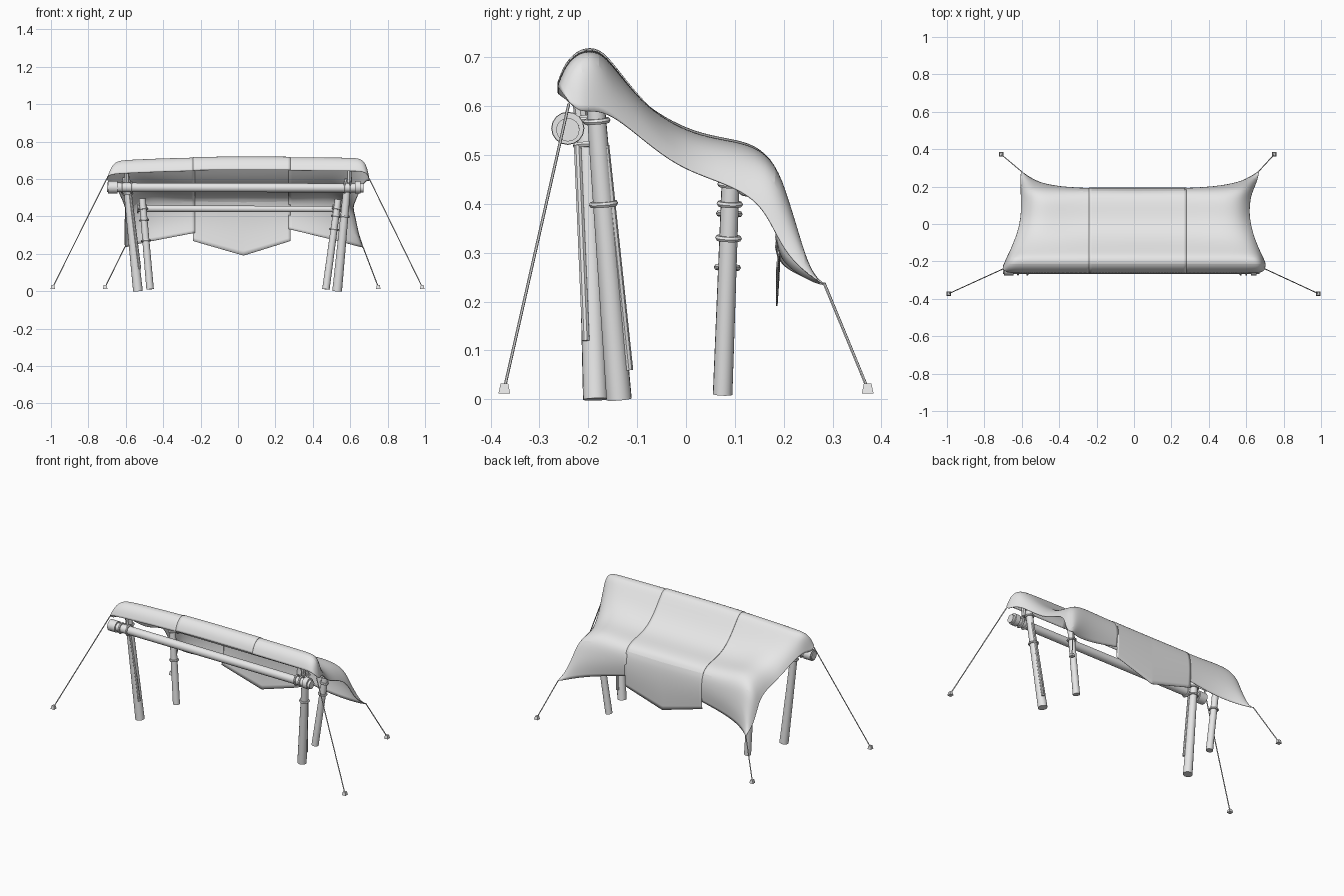
import bpy, bmesh, math
from mathutils import Vector

if "Cube" in bpy.data.objects:
    bpy.data.objects.remove(bpy.data.objects["Cube"])

grey = bpy.data.materials.new("light_grey")
grey.diffuse_color = (0.8, 0.8, 0.8, 1)
grey.use_nodes = True
grey.node_tree.nodes["Principled BSDF"].inputs["Base Color"].default_value = grey.diffuse_color


def finish(name, bm, smooth=True):
    bmesh.ops.recalc_face_normals(bm, faces=bm.faces)
    me = bpy.data.meshes.new(name)
    bm.to_mesh(me)
    bm.free()
    me.materials.append(grey)
    ob = bpy.data.objects.new(name, me)
    bpy.context.collection.objects.link(ob)
    if smooth:
        bpy.ops.object.select_all(action='DESELECT')
        ob.select_set(True)
        bpy.context.view_layer.objects.active = ob
        bpy.ops.object.shade_smooth_by_angle(angle=math.radians(40))
    return ob


def pole(name, a, b, r1, r2, sides=16):
    """Tapered round pole from a to b."""
    a, b = Vector(a), Vector(b)
    bm = bmesh.new()
    bmesh.ops.create_cone(bm, cap_ends=True, segments=sides, radius1=r1, radius2=r2,
                          depth=(b - a).length)
    rot = (b - a).to_track_quat('Z', 'Y').to_matrix()
    bmesh.ops.rotate(bm, verts=bm.verts, matrix=rot)
    bmesh.ops.translate(bm, verts=bm.verts, vec=(a + b) / 2)
    return finish(name, bm)


def lashing(name, centre, axis, radius, thick=0.006):
    """Rope ring around a pole."""
    rot = Vector(axis).to_track_quat('Z', 'Y')
    bm = bmesh.new()
    rings = []
    for i in range(16):
        t = 2 * math.pi * i / 16
        ring = []
        for j in range(6):
            p = 2 * math.pi * j / 6
            r = radius + thick * math.cos(p)
            v = Vector((r * math.cos(t), r * math.sin(t), thick * math.sin(p)))
            ring.append(bm.verts.new(rot @ v + Vector(centre)))
        rings.append(ring)
    for i in range(16):
        A, B = rings[i], rings[(i + 1) % 16]
        for j in range(6):
            k = (j + 1) % 6
            bm.faces.new((A[j], B[j], B[k], A[k]))
    return finish(name, bm)


# Canopy: (y, z) section along the middle and along the drooping side edges
middle = [(-.262, .645), (-.247, .687), (-.215, .716), (-.178, .716), (-.148, .682), (-.09, .606),
          (-.03, .556), (.03, .532), (.09, .522), (.14, .511), (.177, .485), (.19, .42),
          (.19, .36), (.183, .30)]
edge = [(-.24, .61), (-.23, .60), (-.215, .588), (-.18, .592), (-.14, .575), (-.08, .525),
        (-.02, .48), (.04, .455), (.09, .437), (.14, .41), (.17, .37), (.20, .305),
        (.24, .262), (.285, .235)]
# Back corners flare outward along a ridge
ridge_y = {10: .193, 11: .228, 12: .262, 13: .284}
left_w = [.70, .70, .695, .68, .66, .635, .615, .605, .602, .603, .605, .605, .605, .605]
right_w = [.70, .70, .705, .69, .67, .645, .627, .617, .617, .623, .632, .645, .66, .67]
SEAM_L, SEAM_R, TIP = -.24, .28, .03
hang = {11: .33, 12: .66, 13: 1.0}


def hem(x, part):
    """Height of the back hem."""
    if part == "centre":
        t = (x - TIP) / ((SEAM_L if x < TIP else SEAM_R) - TIP)
        return .19 + .078 * t
    if part == "left":
        return .31 - .07 * (SEAM_L - x) / .365
    return .33 - .095 * (x - SEAM_R) / .39


def canopy_panel(part, params):
    bm = bmesh.new()
    rows = []
    for i, ((ym, zm), (ye, ze)) in enumerate(zip(middle, edge)):
        row = []
        yr = ridge_y.get(i, ym)
        power = 45 if i < 4 else 24 if i < 6 else 14 if i < 10 else 22
        for s in params:
            lap = .01          # outer panels tuck under the centre one
            if part == "centre":
                x, w = SEAM_L + (SEAM_R - SEAM_L) * s, 0
            elif part == "left":
                x = SEAM_L + lap + (-left_w[i] - SEAM_L - lap) * s
                w = abs(x / left_w[i])
            else:
                x = SEAM_R - lap + (right_w[i] - SEAM_R + lap) * s
                w = abs(x / right_w[i])
            wz = w ** power
            z = zm - ((.018 if x < 0 else .004) * (x / .65) ** 2 if i < 5 else 0)
            if 6 <= i <= 9:    # cloth is pushed up over the back posts
                z += (.016 if x < 0 else .010) * math.exp(-((abs(x) - .52) / .14) ** 2)
            if i in hang:
                z = .485 + (hem(x, part) - .485) * hang[i]
            y = ym + (yr - ym) * w ** (5 if i == 13 else 4) + (ye - yr) * wz
            z += (ze - z) * wz
            if part == "centre":
                y += .003 * (i > 9)
                z += .003 * (i <= 10)
            row.append(bm.verts.new((x, y, z)))
        rows.append(row)
    for A, B in zip(rows, rows[1:]):
        for j in range(len(A) - 1):
            bm.faces.new((A[j], A[j + 1], B[j + 1], B[j]))
    ob = finish("canopy_" + part, bm)
    sub = ob.modifiers.new("soften", 'SUBSURF')
    sub.levels = sub.render_levels = 2
    sub.boundary_smooth = 'PRESERVE_CORNERS'
    sol = ob.modifiers.new("cloth", 'SOLIDIFY')
    sol.thickness = .003
    sol.offset = 0


outer = [0, .2, .4, .55, .66, .75, .82, .87, .91, .94, .96, .98, 1]
tip_s = (TIP - SEAM_L) / (SEAM_R - SEAM_L)
canopy_panel("centre", [0, .13, .26, .4, tip_s - .02, tip_s, tip_s + .02, .65, .77, .88, 1])
canopy_panel("left", outer)
canopy_panel("right", outer)

# Posts with lashings: name, foot, head, foot radius, head radius, lashing heights
posts = [
    ("front_post_left", (-.535, -.185, 0), (-.598, -.205, .61), .026, .020, (.52, .57)),
    ("front_post_right", (.53, -.137, 0), (.588, -.185, .60), .026, .019, (.40, .57)),
    ("back_post_left", (-.47, .075, .01), (-.512, .093, .495), .020, .018, (.27, .38, .44)),
    ("back_post_right", (.47, .075, .01), (.535, .093, .49), .020, .018, (.33, .40, .44)),
]
for name, a, b, r1, r2, heights in posts:
    pole(name, a, b, r1, r2)
    A, B = Vector(a), Vector(b)
    for h in heights:
        t = (h - A.z) / (B.z - A.z)
        lashing(name + "_lashing", A.lerp(B, t), B - A, r1 + (r2 - r1) * t + .003)

# Split slats tied along the front posts
pole("slat_left", (-.525, -.205, .12), (-.575, -.222, .52), .008, .008, 8)
pole("slat_right", (.545, -.116, .06), (.585, -.165, .52), .008, .008, 8)

# Cross beams with wrapped ends
pole("front_beam", (-.70, -.242, .555), (.67, -.242, .552), .025, .024)
for x0, x1 in ((-.695, -.645), (.625, .655)):
    pole("front_beam_wrap", (x0, -.242, .555), (x1, -.242, .555), .033, .033)
for x in (-.62, -.57, .57, .60):
    lashing("front_beam_lashing", (x, -.242, .555), (1, 0, 0), .028)
pole("back_beam", (-.54, .125, .442), (.56, .125, .438), .018, .016)
for x in (-.535, -.49, .51, .555):
    lashing("back_beam_lashing", (x, .125, .44), (1, 0, 0), .02, .005)

# Short ties between front post heads and the canopy
for s in (-1, 1):
    pole("canopy_tie", (s * .595, -.215, .58), (s * .595, -.225, .65), .014, .012, 8)

# Guy ropes and ground pegs
guys = [
    ((-.99, -.372, .022), (-.70, -.24, .605)), ((.985, -.372, .022), (.70, -.24, .605)),
    ((-.71, .372, .022), (-.604, .283, .238)), ((.75, .372, .022), (.668, .283, .237)),
]
for a, b in guys:
    pole("guy_rope", a, b, .003, .003, 6)
    bm = bmesh.new()
    bmesh.ops.create_cone(bm, cap_ends=True, segments=4, radius1=.017, radius2=.011, depth=.02)
    bmesh.ops.rotate(bm, verts=bm.verts,
                     matrix=Vector((1, 1, 0)).to_track_quat('X', 'Z').to_matrix())
    bmesh.ops.translate(bm, verts=bm.verts, vec=a)
    finish("ground_peg", bm, smooth=False)
